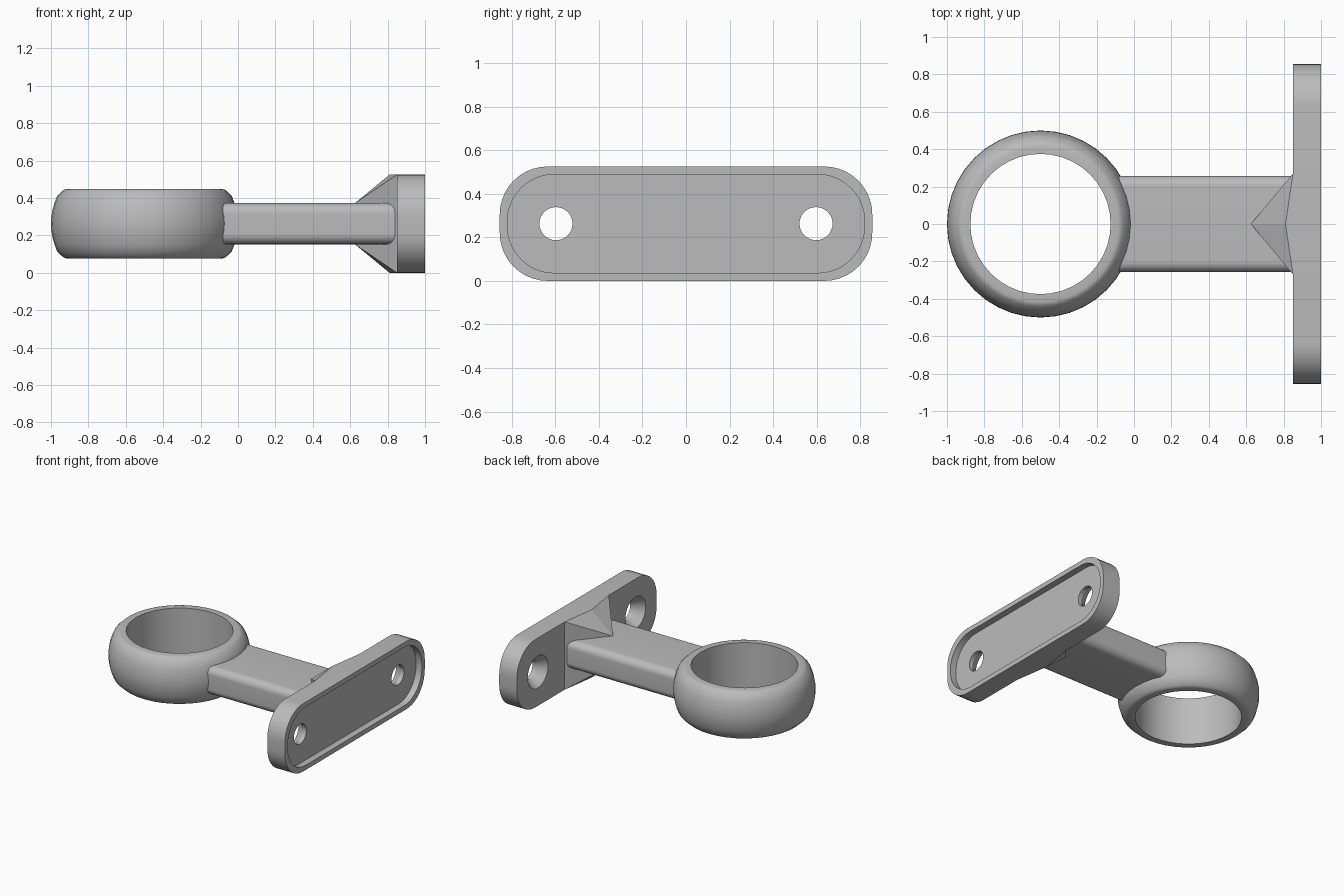
import bpy, bmesh, math

if "Cube" in bpy.data.objects:
    bpy.data.objects.remove(bpy.data.objects["Cube"])

ZC = 0.2625  # height of the horizontal mid plane

grey = bpy.data.materials.new("plain_grey")
GREY = (0.5, 0.5, 0.5, 1)
grey.diffuse_color = GREY
grey.use_nodes = True
grey.node_tree.nodes["Principled BSDF"].inputs["Base Color"].default_value = GREY


def make(name, verts, faces):
    """Object from points and faces, with outward normals."""
    mesh = bpy.data.meshes.new(name)
    mesh.from_pydata(verts, [], faces)
    bm = bmesh.new()
    bm.from_mesh(mesh)
    bmesh.ops.recalc_face_normals(bm, faces=bm.faces)
    bm.to_mesh(mesh)
    bm.free()
    mesh.materials.append(grey)
    obj = bpy.data.objects.new(name, mesh)
    bpy.context.collection.objects.link(obj)
    return obj


def rounded_rect(hy, hz, r, n=10):
    """Outline in the y-z plane around the mid height."""
    pts = []
    for k, (sy, sz) in enumerate([(1, 1), (-1, 1), (-1, -1), (1, -1)]):
        for i in range(n + 1):
            a = math.radians(90 * (k + i / n))
            pts.append((sy * (hy - r) + r * math.cos(a), ZC + sz * (hz - r) + r * math.sin(a)))
    return pts


def circle(cy, r, n=32):
    return [(cy + r * math.cos(2 * math.pi * i / n), ZC + r * math.sin(2 * math.pi * i / n))
            for i in range(n)]


def loft_x(name, sections):
    """Solid through (x, outline) sections along x."""
    n = len(sections[0][1])
    verts = [(x, y, z) for x, outline in sections for y, z in outline]
    faces = [list(range(n)), list(range(len(verts) - n, len(verts)))]
    for s in range(len(sections) - 1):
        for i in range(n):
            j = (i + 1) % n
            faces.append((s * n + i, s * n + j, (s + 1) * n + j, (s + 1) * n + i))
    return make(name, verts, faces)


def activate(obj):
    bpy.ops.object.select_all(action='DESELECT')
    obj.select_set(True)
    bpy.context.view_layer.objects.active = obj


def cut(obj, cutter):
    cutter.hide_render = True
    mod = obj.modifiers.new("cut", 'BOOLEAN')
    mod.operation = 'DIFFERENCE'
    mod.solver = 'EXACT'
    mod.object = cutter
    activate(obj)
    bpy.ops.object.modifier_apply(modifier=mod.name)
    bpy.data.objects.remove(cutter)


# Mounting plate with a shallow recess and two countersunk holes
plate = loft_x("mounting_plate", [(x, rounded_rect(0.855, 0.2625, 0.22)) for x in (0.85, 1.0)])
cut(plate, loft_x("recess_cutter", [(x, rounded_rect(0.82, 0.226, 0.215)) for x in (0.95, 1.1)]))
for side in (-1, 1):
    y = side * 0.597
    cut(plate, loft_x("hole_cutter", [(0.83, circle(y, 0.138)), (0.92, circle(y, 0.076)),
                                      (1.1, circle(y, 0.076))]))

# Flat arm with rounded edges
arm = loft_x("arm", [(x, rounded_rect(0.257, 0.11, 0.055)) for x in (-0.09, 0.86)])

# Pointed gusset, spreading above and below the arm towards the plate
gusset_verts = []
for s in (1, -1):
    gusset_verts += [(0.625, 0, ZC + s * 0.11), (0.81, 0, ZC + s * 0.2625),
                     (0.85, 0.27, ZC + s * 0.2625), (0.85, -0.27, ZC + s * 0.2625)]
gusset = make("gusset", gusset_verts,
              [(0, 1, 2), (0, 3, 1), (1, 3, 2), (4, 6, 5), (4, 5, 7), (5, 6, 7),
               (0, 2, 6, 4), (0, 4, 7, 3), (2, 3, 7, 6)])

# Ring: straight bore, bulging outside, softened rims
profile = [(0.375, -0.185), (0.418, -0.185), (0.432, -0.181), (0.442, -0.172)]
for i in range(-4, 5):
    t = i / 5
    profile.append((0.5 - 0.052 * t * t, 0.185 * t))
profile += [(r, -z) for r, z in reversed(profile[:4])]
SEG, P = 40, len(profile)
ring_verts = [(-0.5 + r * math.cos(2 * math.pi * k / SEG), r * math.sin(2 * math.pi * k / SEG), ZC + z)
              for k in range(SEG) for r, z in profile]
ring_faces = [(k * P + i, k * P + (i + 1) % P, (k + 1) % SEG * P + (i + 1) % P, (k + 1) % SEG * P + i)
              for k in range(SEG) for i in range(P)]
ring = make("ring", ring_verts, ring_faces)

# Smooth curved surfaces, keeping real edges sharp
for obj in (plate, arm, ring):
    activate(obj)
    bpy.ops.object.shade_smooth_by_angle(angle=math.radians(30))
